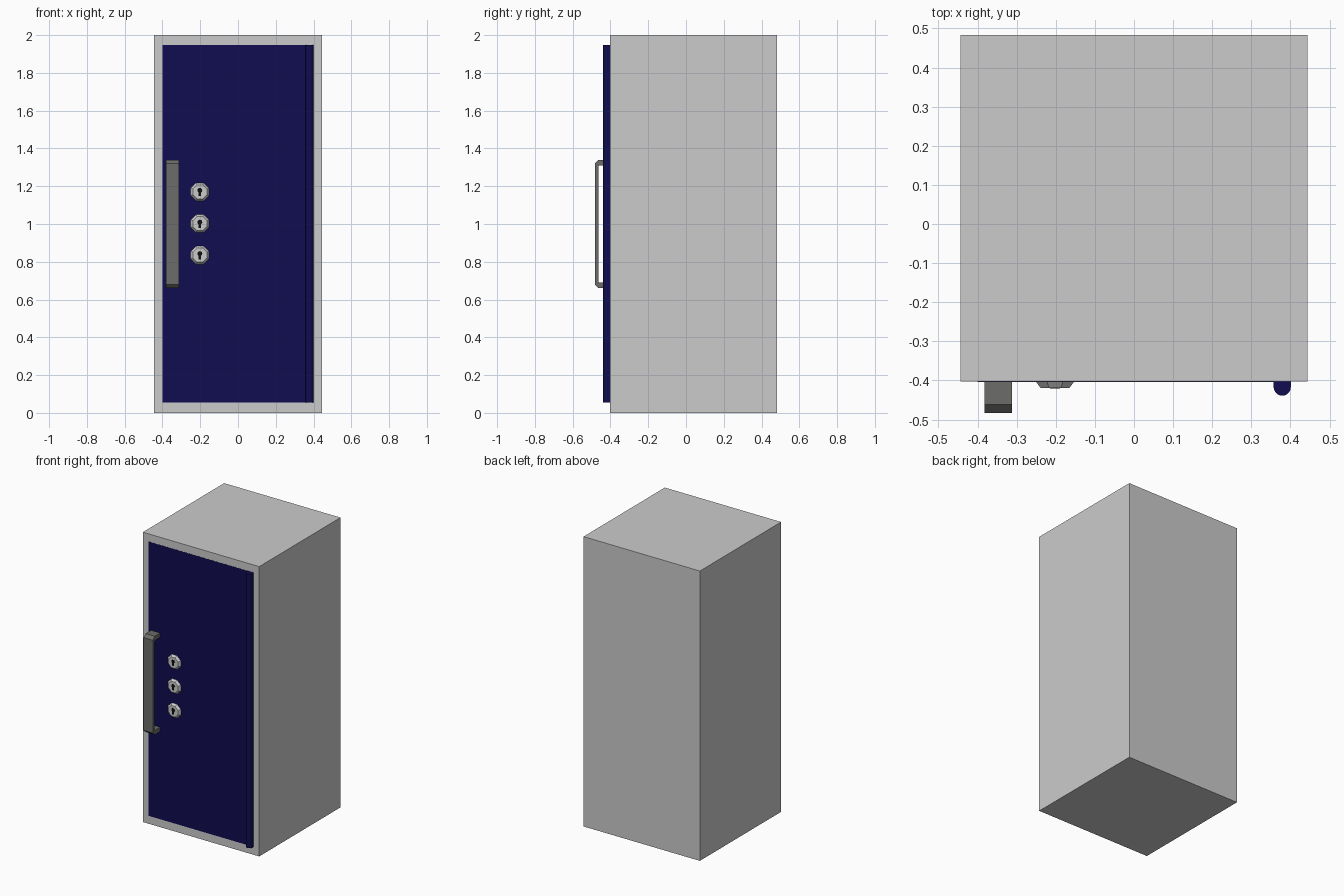
import bpy, bmesh, math

if "Cube" in bpy.data.objects:
    bpy.data.objects.remove(bpy.data.objects["Cube"])

FRONT = -0.403


def material(name, rgb):
    m = bpy.data.materials.new(name)
    m.diffuse_color = (*rgb, 1)
    m.use_nodes = True
    m.node_tree.nodes["Principled BSDF"].inputs["Base Color"].default_value = m.diffuse_color
    return m


navy = material("navy_paint", (0.005, 0.004, 0.08))
dark_metal = material("dark_metal", (0.15, 0.15, 0.145))
black = material("black", (0.004, 0.004, 0.004))


def add_object(name, bm, mat=None):
    bmesh.ops.recalc_face_normals(bm, faces=bm.faces)
    me = bpy.data.meshes.new(name)
    bm.to_mesh(me)
    bm.free()
    ob = bpy.data.objects.new(name, me)
    bpy.context.collection.objects.link(ob)
    if mat:
        me.materials.append(mat)
    return ob


def prism(name, outline, offset, mat=None):
    """Extrude a closed 3D outline along an offset vector."""
    bm = bmesh.new()
    face = bm.faces.new([bm.verts.new(p) for p in outline])
    ext = bmesh.ops.extrude_face_region(bm, geom=[face], use_keep_orig=True)
    verts = [g for g in ext["geom"] if isinstance(g, bmesh.types.BMVert)]
    bmesh.ops.translate(bm, verts=verts, vec=offset)
    return add_object(name, bm, mat)


def rect(x0, x1, z0, z1, y):
    return [(x0, y, z0), (x1, y, z0), (x1, y, z1), (x0, y, z1)]


# Cabinet: box with a door recess in the front
DOOR = (-0.4, 0.4, 0.055, 1.947)
bm = bmesh.new()
outer = rect(-0.444, 0.444, 0, 2, FRONT)
v_out = [bm.verts.new(p) for p in outer]
v_back = [bm.verts.new((x, 0.483, z)) for x, y, z in outer]
v_in = [bm.verts.new(p) for p in rect(*DOOR, FRONT)]
v_deep = [bm.verts.new(p) for p in rect(*DOOR, FRONT + 0.04)]
for a, b in ((v_back, v_out), (v_out, v_in), (v_in, v_deep)):
    for i in range(4):
        j = (i + 1) % 4
        bm.faces.new((a[i], a[j], b[j], b[i]))
bm.faces.new(v_back)
bm.faces.new(v_deep)
add_object("cabinet", bm)

# Door panel, flush with the frame
prism("door", rect(*DOOR, FRONT - 0.001), (0, 0.04, 0), navy)

# Full-height hinge with a rounded front
r, hx, hy = 0.022, 0.379, -0.417
outline = [(hx + r, FRONT + 0.01, DOOR[2])]
outline += [(hx + r * math.cos(a), hy - r * math.sin(a), DOOR[2])
            for a in (math.pi * i / 10 for i in range(11))]
outline.append((hx - r, FRONT + 0.01, DOOR[2]))
hinge = prism("hinge", outline, (0, 0, DOOR[3] - DOOR[2]), navy)
hinge.data.shade_smooth()
hinge.data.set_sharp_from_angle(angle=math.radians(30))

# Handle: chamfered bracket profile, mirrored about z = 1
half = [(FRONT, 0.34), (-0.462, 0.34), (-0.483, 0.32)]
inner = [(-0.464, 0.305), (-0.459, 0.31), (FRONT, 0.31)]
profile = [(y, 1 + z) for y, z in half] + [(y, 1 - z) for y, z in reversed(half)]
profile += [(y, 1 - z) for y, z in reversed(inner)] + [(y, 1 + z) for y, z in inner]
prism("handle", [(-0.382, y, z) for y, z in profile], (0.07, 0, 0), dark_metal)


# Locks: tapered octagonal bosses with keyholes
def octagon(bm, x, z, apothem, y):
    R = apothem / math.cos(math.pi / 8)
    return [bm.verts.new((x + R * math.cos(a), y, z + R * math.sin(a)))
            for a in (math.pi * (i + 0.5) / 4 for i in range(8))]


LX = -0.202
for n, z in enumerate((0.835, 1.002, 1.17), 1):
    bm = bmesh.new()
    base = octagon(bm, LX, z, 0.049, FRONT)
    top = octagon(bm, LX, z, 0.037, FRONT - 0.016)
    for i in range(8):
        j = (i + 1) % 8
        bm.faces.new((base[i], base[j], top[j], top[i]))
    bm.faces.new(base)
    bm.faces.new(top)
    add_object(f"lock_{n}", bm)
    y = FRONT - 0.017
    hole = [(LX + 0.013 * math.cos(a), y, z + 0.008 + 0.013 * math.sin(a))
            for a in (math.radians(-60 + 30 * i) for i in range(11))]
    hole += [(LX - 0.0065, y, z - 0.022), (LX + 0.0065, y, z - 0.022)]
    prism(f"keyhole_{n}", hole, (0, 0.005, 0), black)
